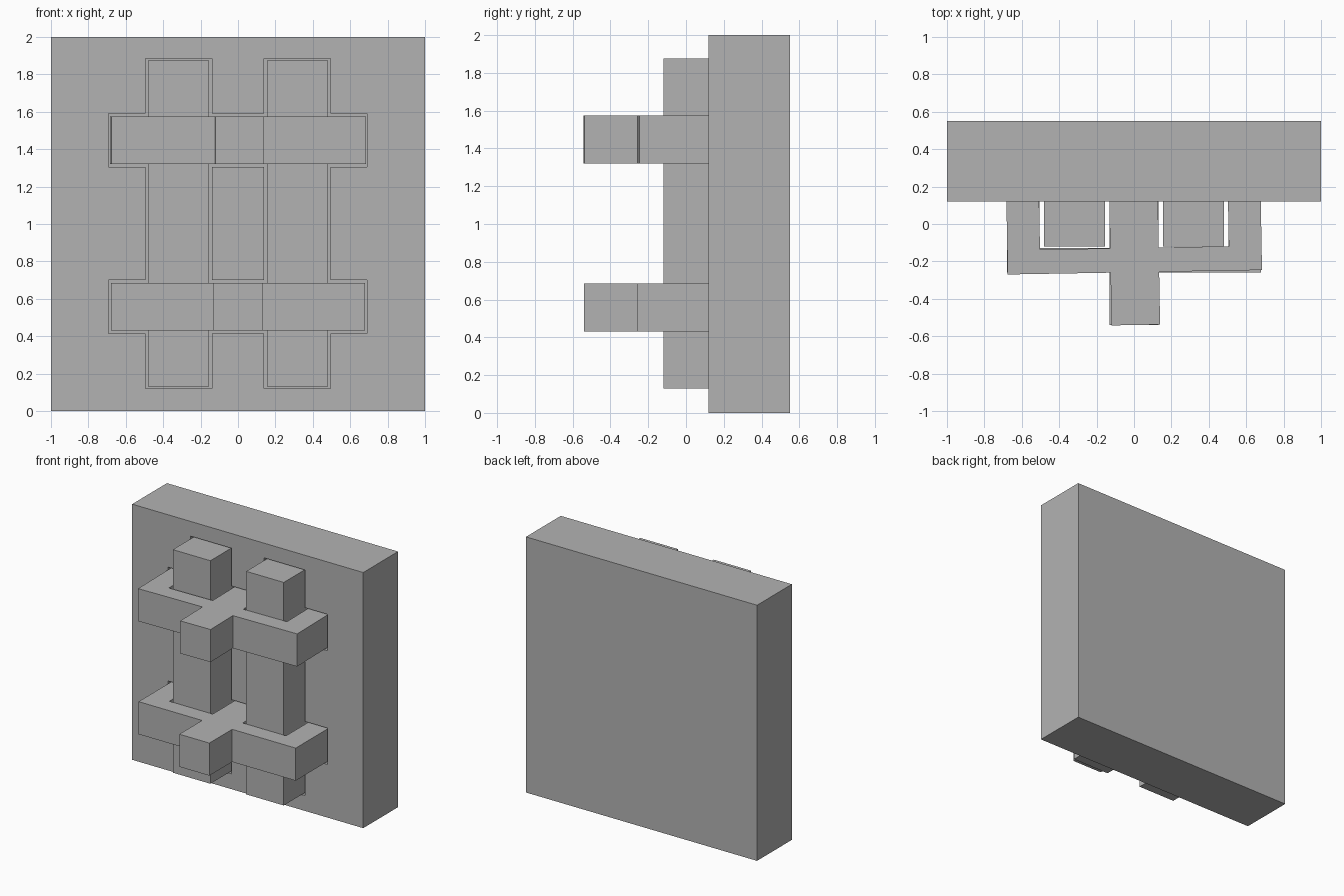
import bpy, bmesh, math
from mathutils import Matrix

cube = bpy.data.objects.get("Cube")
if cube:
    bpy.data.objects.remove(cube, do_unlink=True)

grey = bpy.data.materials.new("plain_grey")
grey.use_nodes = True
grey.diffuse_color = (0.45, 0.45, 0.45, 1)
grey.node_tree.nodes["Principled BSDF"].inputs["Base Color"].default_value = grey.diffuse_color

FACE = 0.12     # front of the panel
FLOOR = 0.21    # bottom of the sockets


def prism(name, outline, z0, z1):
    """Extrude a plan outline upwards from z0 to z1."""
    bm = bmesh.new()
    base = bm.faces.new([bm.verts.new((x, y, z0)) for x, y in outline])
    top = bmesh.ops.extrude_face_region(bm, geom=[base])["geom"]
    bmesh.ops.translate(bm, vec=(0, 0, z1 - z0),
                        verts=[v for v in top if isinstance(v, bmesh.types.BMVert)])
    bmesh.ops.recalc_face_normals(bm, faces=bm.faces)
    mesh = bpy.data.meshes.new(name)
    bm.to_mesh(mesh)
    bm.free()
    mesh.materials.append(grey)
    obj = bpy.data.objects.new(name, mesh)
    bpy.context.collection.objects.link(obj)
    return obj


def box(name, x0, x1, y0, y1, z0, z1):
    return prism(name, [(x0, y0), (x1, y0), (x1, y1), (x0, y1)], z0, z1)


def cut_socket(panel, x0, x1, z0, z1):
    cutter = box("socket_cutter", x0, x1, FACE - 0.1, FLOOR, z0, z1)
    cutter.hide_render = True
    mod = panel.modifiers.new("socket", "BOOLEAN")
    mod.operation, mod.solver, mod.object = "DIFFERENCE", "EXACT", cutter
    bpy.context.view_layer.objects.active = panel
    bpy.ops.object.modifier_apply(modifier=mod.name)
    bpy.data.objects.remove(cutter, do_unlink=True)


# Thick back panel
panel = box("back_panel", -1, 1, FACE, 0.55, 0, 2)

# Upright bars, each in a slightly larger socket
for side, x0 in (("right", -0.48), ("left", 0.155)):
    box(side + "_bar", x0, x0 + 0.325, -0.12, FLOOR, 0.13, 1.875)
    cut_socket(panel, x0 - 0.015, x0 + 0.34, 0.12, 1.885)

# Three-legged brackets with a front stem, wrapped around the bars
half = [(0.13, -0.54), (0.13, -0.258), (0.68, -0.258), (0.68, FLOOR),
        (0.505, FLOOR), (0.505, -0.128), (0.13, -0.128), (0.13, FLOOR)]
outline = half + [(-x, y) for x, y in reversed(half)]
for name, z0, turn in (("lower_bracket", 0.43, 0), ("upper_bracket", 1.32, 1)):
    bracket = prism(name, outline, z0, z0 + 0.255)
    bracket.data.transform(Matrix.Rotation(math.radians(turn), 4, "Z"))
    cut_socket(panel, -0.692, 0.69, z0 - 0.015, z0 + 0.27)
